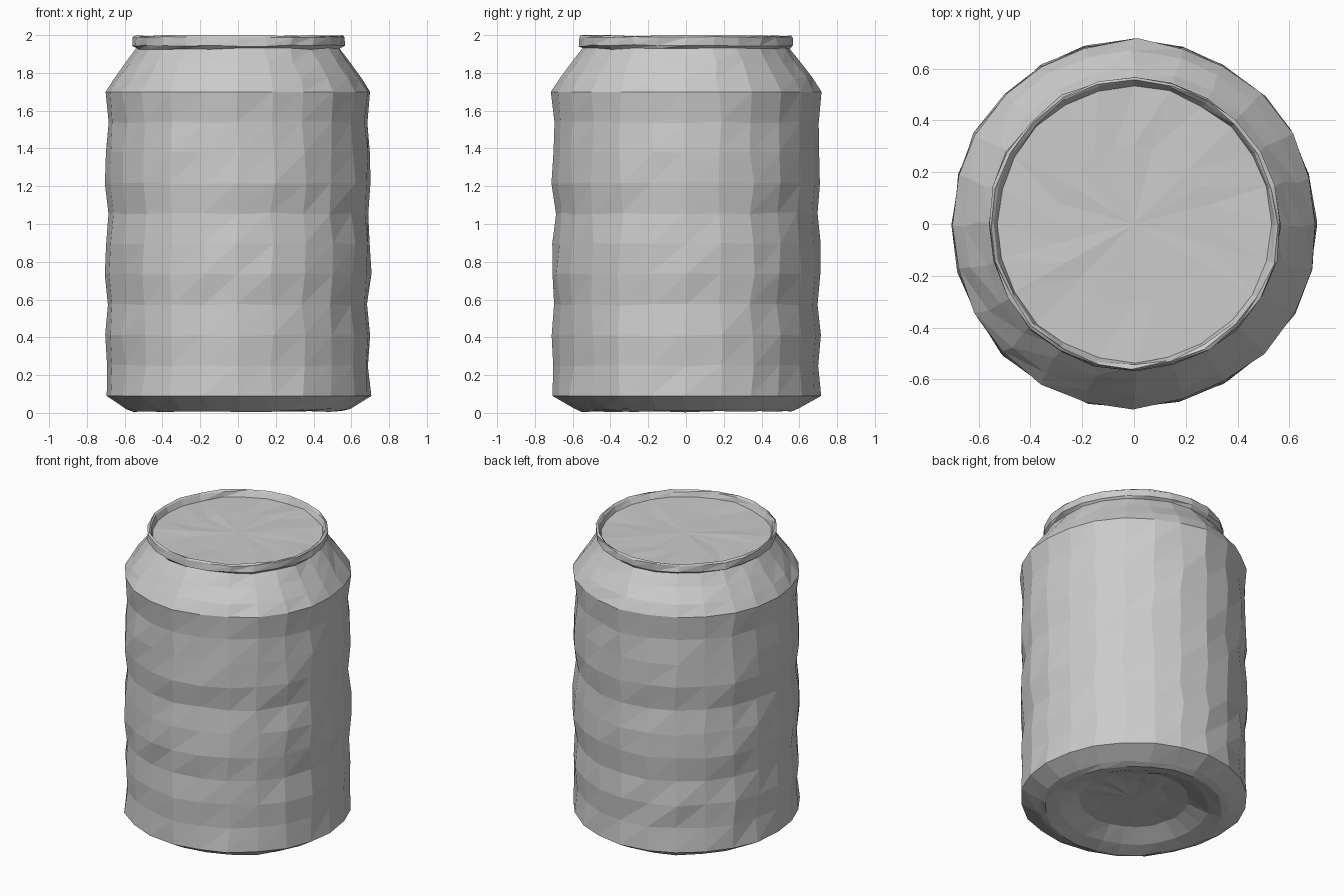
import bpy
import bmesh
import math
import random

random.seed(4)
SEGMENTS = 24

cube = bpy.data.objects.get("Cube")
if cube:
    bpy.data.objects.remove(cube, do_unlink=True)

grey = bpy.data.materials.new("plain grey")
grey.use_nodes = True
colour = (0.6, 0.6, 0.6, 1)
grey.diffuse_color = colour
grey.node_tree.nodes["Principled BSDF"].inputs["Base Color"].default_value = colour

# Uneven, hand-hammered surface: broad dents run the height, small ones vary per point
dents = [random.uniform(-0.008, 0.011) for _ in range(SEGMENTS)]
points = {}


def point(radius, z, i):
    """Dented point on a ring; neighbouring parts share the same points."""
    key = (radius, z, i)
    if key not in points:
        r = radius * (1 + dents[i]) + random.uniform(-0.006, 0.006) * min(1, radius / 0.6)
        a = math.tau * (i + random.uniform(-0.07, 0.07)) / SEGMENTS
        dz = 0 if z in (0.09, 1.70) else random.uniform(-0.005, 0.005)
        height = min(2.0, max(0.0, z + dz))
        points[key] = (r * math.cos(a), r * math.sin(a), height)
    return points[key]


def lathe(name, rings, centre=None):
    """Faceted turned part; rings run so that faces point outwards."""
    bm = bmesh.new()
    loops = [[bm.verts.new(point(r, z, i)) for i in range(SEGMENTS)] for r, z in rings]
    for low, high in zip(loops, loops[1:]):
        for i in range(SEGMENTS):
            j = (i + 1) % SEGMENTS
            bm.faces.new((low[i], low[j], high[j]))
            bm.faces.new((low[i], high[j], high[i]))
    if centre is not None:
        hub = bm.verts.new((0, 0, centre))
        for i in range(SEGMENTS):
            bm.faces.new((loops[-1][i], loops[-1][(i + 1) % SEGMENTS], hub))
    mesh = bpy.data.meshes.new(name)
    bm.to_mesh(mesh)
    bm.free()
    mesh.materials.append(grey)
    obj = bpy.data.objects.new(name, mesh)
    bpy.context.collection.objects.link(obj)
    return obj


# Rippled wall made of ten even bands
ripple = [0.704, 0.694, 0.702, 0.690, 0.706, 0.702, 0.686, 0.706, 0.702, 0.690, 0.705]
wall = [(r, round(0.09 + 0.161 * k, 3)) for k, r in enumerate(ripple)]
lathe("can_wall", wall)

# Shoulder tapering to the neck
neck = (0.545, 1.928)
lathe("can_shoulder", [wall[-1], (0.66, 1.77), (0.598, 1.855), neck])

# Rolled rim, with an inner wall down to the lid
lid_edge = (0.53, 1.952)
lathe("top_rim", [neck, (0.564, 1.945), (0.562, 1.988), (0.553, 1.997),
                  (0.543, 1.988), lid_edge])

# Sunken lid
lathe("lid", [lid_edge, (0.3, 1.953)], 1.953)

# Chamfered foot and the hollow underneath, turned from the centre outwards
hollow = (0.34, 0.085)
foot = [hollow, (0.46, 0.03), (0.55, 0.008), (0.59, 0.022), wall[0]]
lathe("foot_ring", foot)
base = lathe("base_disc", [hollow, (0.2, 0.095)], 0.095)
base.data.flip_normals()
